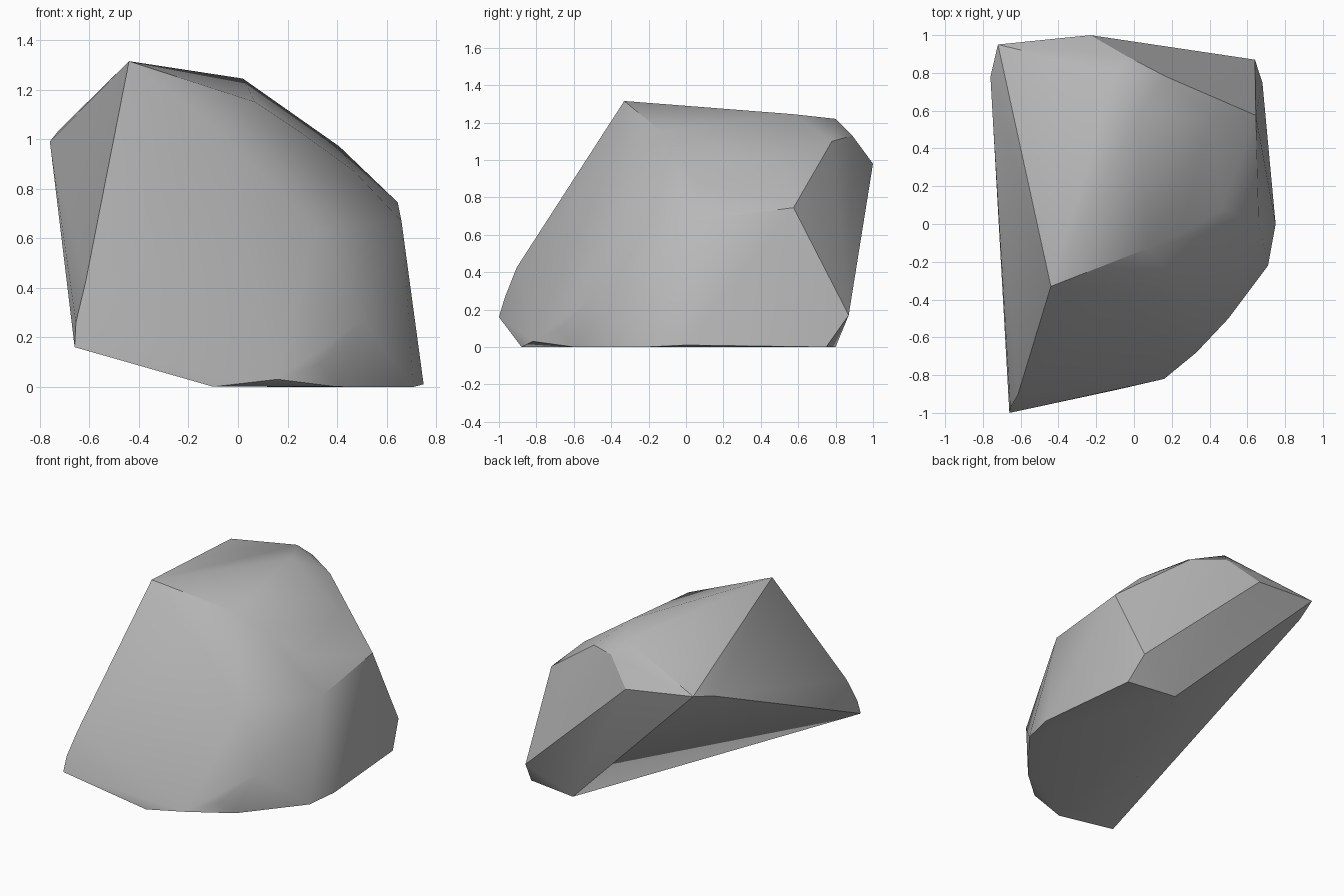
import bpy
import bmesh
import math
import random
from mathutils import Vector

# Remove the default cube only
default_cube = bpy.data.objects.get("Cube")
if default_cube:
    bpy.data.objects.remove(default_cube, do_unlink=True)


def make_material(name, colour):
    material = bpy.data.materials.new(name)
    material.use_nodes = True
    material.diffuse_color = colour
    shader = material.node_tree.nodes["Principled BSDF"]
    shader.inputs["Base Color"].default_value = colour
    shader.inputs["Roughness"].default_value = 0.9
    return material


def outer_triangles(points):
    """Yield each triangle that has every other point behind it."""
    count = len(points)
    for i in range(count):
        for j in range(i + 1, count):
            for k in range(j + 1, count):
                a, b, c = points[i], points[j], points[k]
                normal = (b - a).cross(c - a)
                sides = [normal.dot(points[n] - a)
                         for n in range(count) if n not in (i, j, k)]
                if max(sides) <= 0:
                    yield i, j, k
                elif min(sides) >= 0:
                    yield i, k, j


def make_stone(name, corners, material, crease_angle):
    """Wrap a closed convex stone around its corner points."""
    # A tiny seeded roughness keeps any four corners off one plane
    rng = random.Random(7)
    points = [Vector(corner) + Vector([rng.uniform(-.0004, .0004)
                                       for axis in "xyz"])
              for corner in corners]
    bm = bmesh.new()
    verts = [bm.verts.new(point) for point in points]
    for triangle in outer_triangles(points):
        bm.faces.new([verts[n] for n in triangle])
    loose = [v for v in bm.verts if not v.link_faces]
    bmesh.ops.delete(bm, geom=loose, context="VERTS")

    mesh = bpy.data.meshes.new(name)
    bm.to_mesh(mesh)
    bm.free()
    mesh.materials.append(material)
    stone = bpy.data.objects.new(name, mesh)
    bpy.context.collection.objects.link(stone)

    # Smooth the worn side, keep the broken edges crisp
    bpy.ops.object.select_all(action="DESELECT")
    stone.select_set(True)
    bpy.context.view_layer.objects.active = stone
    bpy.ops.object.shade_smooth_by_angle(angle=math.radians(crease_angle))
    return stone


# Corner points, grouped by the region of the stone
crown = [(-.44, -.33, 1.315), (.02, .57, 1.245), (-.1, .8, 1.22),
         (-.04, .89, 1.13), (.17, .78, 1.1), (.41, .55, .97)]
right_side = [(-.76, .78, .99), (-.72, .95, 1.04), (-.615, -.905, .425),
              (-.655, -.97, .26), (-.66, -1, .16)]
back = [(-.23, 1, .98), (.64, .87, .17), (.645, .575, .745)]
worn_side = [(.66, 0, .67), (.5, -.5, .27), (.33, -.68, .09),
             (.16, -.82, .03), (-.1, -.37, 1.06), (.07, -.13, 1.15),
             (.25, -.05, 1.03), (.47, .08, .87), (.32, -.42, .64),
             (.1, -.6, .45)]
base = [(-.1, -.88, 0), (.4, -.6, 0), (.71, -.22, 0),
        (.75, 0, .01), (.68, .75, 0), (.32, .8, 0)]

stone_grey = make_material("stone_grey", (.48, .48, .48, 1))
make_stone("boulder", crown + right_side + back + worn_side + base,
           stone_grey, 30)
